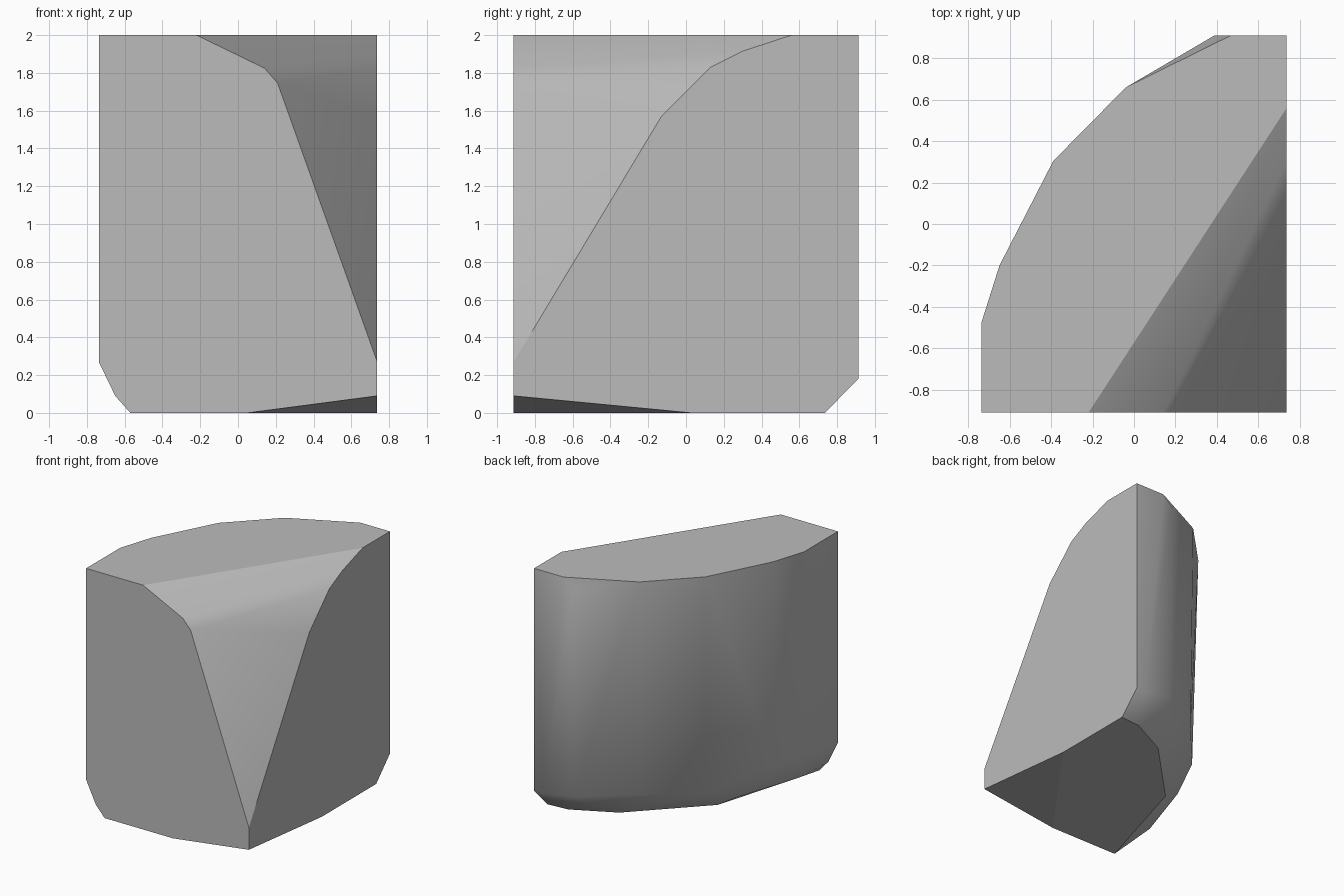
import bpy
import bmesh

cube = bpy.data.objects.get("Cube")
if cube:
    bpy.data.objects.remove(cube, do_unlink=True)

X, Y, TOP = 0.737, 0.912, 2.0

# Front cut outline (x, z) and side cut outline (y, z)
front = [(-X, TOP), (-0.22, TOP), (0.14, 1.825), (0.21, 1.745), (X, 0.27), (X, 0.09),
         (0.05, 0), (-0.57, 0), (-0.65, 0.09), (-X, 0.27)]
side = [(0.56, TOP), (0.3, 1.915), (0.13, 1.83), (-0.13, 1.57),
        (0.03, 0), (0.735, 0), (Y, 0.18), (Y, TOP)]

# Curved back wall: upper rim (x, y), then the wall foot and the base edge
rim = [(-X, -0.475), (-0.65, -0.2), (-0.39, 0.305), (-0.04, 0.66), (0.47, Y)]
foot = [(0.39, Y, 1.92), (0.39, 0.9, 0.22), (0.65, Y, 0.18), (-0.04, 0.63, 0.25),
        (-0.365, 0.26, 0.2), (-0.63, -0.22, 0.34), (-0.72, -0.5, 0.33),
        (-0.63, -0.56, 0.09), (-0.45, -0.015, 0.09)]
base = [(-0.3, 0.02), (0.22, 0.55), (0.56, 0.72)]

points = [(x, -Y, z) for x, z in front] + [(X, y, z) for y, z in side]
points += [(x, y, TOP) for x, y in rim] + foot + [(x, y, 0) for x, y in base]

# The chunk is convex, so its skin is the hull of the outlines
bm = bmesh.new()
for p in points:
    bm.verts.new(p)
hull = bmesh.ops.convex_hull(bm, input=bm.verts[:])
loose = {g for g in hull["geom_interior"] + hull["geom_unused"]
         if isinstance(g, bmesh.types.BMVert)}
bmesh.ops.delete(bm, geom=list(loose), context='VERTS')
bmesh.ops.dissolve_limit(bm, angle_limit=0.01, verts=bm.verts[:], edges=bm.edges[:])
bmesh.ops.recalc_face_normals(bm, faces=bm.faces[:])


# Flat cut planes keep hard borders; the wall and the sloped break stay smooth
def is_cut(face):
    n = face.normal
    return n.x > 0.99 or n.y < -0.99 or abs(n.z) > 0.98


for f in bm.faces:
    f.smooth = not is_cut(f)
for e in bm.edges:
    e.smooth = not any(is_cut(f) for f in e.link_faces) and e.calc_face_angle(0) < 1.0

mesh = bpy.data.meshes.new("stone_chunk")
bm.to_mesh(mesh)
bm.free()

# Plain grey stone
mat = bpy.data.materials.new("grey_stone")
mat.use_nodes = True
grey = (0.5, 0.5, 0.5, 1)
mat.diffuse_color = grey
mat.node_tree.nodes["Principled BSDF"].inputs["Base Color"].default_value = grey
mesh.materials.append(mat)

chunk = bpy.data.objects.new("stone_chunk", mesh)
bpy.context.collection.objects.link(chunk)
